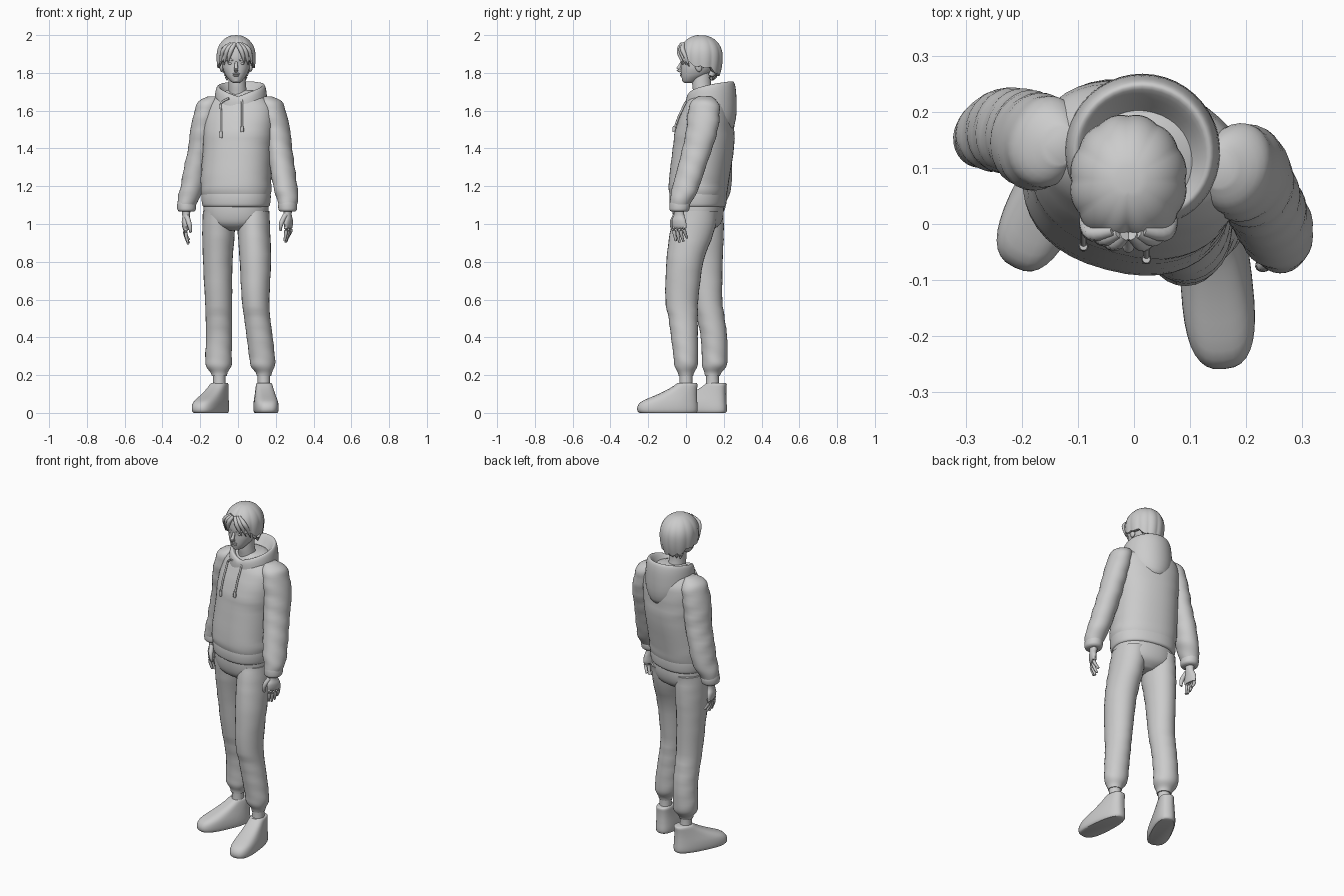
import bpy, bmesh, math
from mathutils import Vector, Matrix
from mathutils.bvhtree import BVHTree

if "Cube" in bpy.data.objects:
    bpy.data.objects.remove(bpy.data.objects["Cube"])

clay = bpy.data.materials.new("plain grey")
clay.use_nodes = True
GREY = (0.6, 0.6, 0.6, 1)
clay.diffuse_color = GREY
clay.node_tree.nodes["Principled BSDF"].inputs["Base Color"].default_value = GREY


def finish(name, bm, angle=50):
    bmesh.ops.recalc_face_normals(bm, faces=bm.faces)
    mesh = bpy.data.meshes.new(name)
    bm.to_mesh(mesh)
    bm.free()
    obj = bpy.data.objects.new(name, mesh)
    bpy.context.collection.objects.link(obj)
    mesh.materials.append(clay)
    bpy.ops.object.select_all(action='DESELECT')
    obj.select_set(True)
    bpy.context.view_layer.objects.active = obj
    bpy.ops.object.shade_smooth_by_angle(angle=math.radians(angle))
    return obj


def skin(name, loops, angle=50, cap=True, wrap=False):
    """Join equal-length closed loops of points into a surface."""
    bm = bmesh.new()
    rows = [[bm.verts.new(p) for p in loop] for loop in loops]
    pairs = list(zip(rows, rows[1:])) + ([(rows[-1], rows[0])] if wrap else [])
    for a, b in pairs:
        for i in range(len(a)):
            j = (i + 1) % len(a)
            bm.faces.new((a[i], a[j], b[j], b[i]))
    if cap and not wrap:
        bm.faces.new(rows[0])
        bm.faces.new(rows[-1])
    return finish(name, bm, angle)


def smooth_keys(keys, steps):
    """Catmull-Rom interpolation of tuples."""
    keys = [Vector(k) for k in keys]
    out = []
    for i in range(len(keys) - 1):
        a, b, c, d = keys[max(i - 1, 0)], keys[i], keys[i + 1], keys[min(i + 2, len(keys) - 1)]
        for s in range(steps):
            t = s / steps
            out.append(b + (c - a) * (t / 2) + (a * 2 - b * 5 + c * 4 - d) * (t * t / 2)
                       + (b * 3 - a - c * 3 + d) * (t ** 3 / 2))
    return out + [keys[-1]]


def loft(name, keys, yaw=0, power=1.0, sides=28, steps=4, fold=0.0, matrix=None):
    """Stack oval rings (x, y, z, half width, half depth); fold adds cloth creases."""
    loops = []
    turn = Matrix.Rotation(math.radians(yaw), 3, 'Z')
    for x, y, z, rx, ry in smooth_keys(keys, steps):
        loop = []
        for i in range(sides):
            a = math.tau * i / sides
            c, s = math.cos(a), math.sin(a)
            k = 1 + fold * math.sin(z * 75 + 2.5 * math.sin(a)) * math.sin(a + z * 6)
            v = Vector((math.copysign(abs(c) ** power, c) * rx * k,
                        math.copysign(abs(s) ** power, s) * ry * k, 0))
            p = Vector((x, y, z)) + turn @ v
            loop.append(matrix @ p if matrix else p)
        loops.append(loop)
    return skin(name, loops)


def tube(name, points, radii, sides=10):
    """Tapered round tube along a smoothed path."""
    path = smooth_keys([tuple(p) + (r,) for p, r in zip(points, radii)], 4)
    loops = []
    for i, p in enumerate(path):
        d = (path[min(i + 1, len(path) - 1)] - path[max(i - 1, 0)]).to_3d().normalized()
        q = d.to_track_quat('Z', 'Y')
        loops.append([p.to_3d() + q @ Vector((math.cos(math.tau * k / sides) * p[3],
                      math.sin(math.tau * k / sides) * p[3], 0)) for k in range(sides)])
    return skin(name, loops)


def ball(name, centre, size, tilt=0):
    bm = bmesh.new()
    bmesh.ops.create_uvsphere(bm, u_segments=16, v_segments=10, radius=1, matrix=Matrix.Translation(centre)
                              @ Matrix.Rotation(tilt, 4, 'X') @ Matrix.Diagonal((*size, 1)))
    return finish(name, bm)


# Hoodie body, turned slightly to its right
torso = loft("hoodie_body", [
    (-.01, .065, 1.14, .18, .14), (-.01, .065, 1.18, .187, .15), (-.01, .07, 1.24, .187, .154),
    (0, .092, 1.4, .185, .157), (.005, .1, 1.5, .19, .15), (.01, .115, 1.6, .185, .127),
    (.01, .12, 1.65, .16, .105), (.01, .125, 1.69, .11, .085), (.01, .12, 1.71, .06, .06)],
    yaw=-15, power=.88, sides=40, fold=.008)
loft("hoodie_hem", [(-.01, .064, 1.09, .168, .13), (-.01, .064, 1.1, .179, .142), (-.01, .064, 1.14, .184, .146),
     (-.01, .065, 1.18, .182, .143)], yaw=-15, power=.88, sides=40)

# Hood lying open behind the neck: a collar that grows toward the back
loops = []
for i in range(48):
    a = math.tau * i / 48
    b = (1 - math.cos(a)) / 2
    w = b ** .6
    droop = b ** 6
    profile = [(.055, 1.64), (.06 + .035 * w, 1.655 + .04 * w), (.073 + .055 * w, 1.672 + .072 * w),
               (.085 + .06 * w, 1.675 + .08 * w), (.096 + .06 * w, 1.66 + .07 * w),
               (.1 + .062 * w, 1.63 + .04 * w), (.098 + .062 * w, 1.6 - .01 * w - .03 * droop),
               (.08 + .05 * w, 1.58 - .03 * w - .05 * droop), (.05, 1.58)]
    loops.append([Vector((.012 + math.sin(a - .15) * r * .97, .105 - math.cos(a - .15) * r, z))
                  for r, z, _, _ in smooth_keys([(r, z, 0, 0) for r, z in profile], 3)])
skin("hood", loops, wrap=True, angle=70)

# Drawstrings resting on the chest
tree = BVHTree.FromPolygons([v.co for v in torso.data.vertices], [p.vertices[:] for p in torso.data.polygons])
for side, x, low in (("right", -.09, 1.47), ("left", .022, 1.5)):
    pts = [(x * .6 + .005, .012, 1.665)]
    for k in range(5):
        z = 1.64 + (low - 1.64) * k / 4
        hit = tree.ray_cast(Vector((x, -1, z)), Vector((0, 1, 0)))[0]
        pts.append((x, hit.y - .008, z))
    tube(side + "_drawstring", pts, [.0055] * 6)
    end = Vector(pts[-1])
    tube(side + "_drawstring_tip", [end + Vector((0, 0, .02)), end, end - Vector((0, 0, .014))], [.007, .009, .008])

# Sleeves and cuffs
sleeves = {
    "left": [(.15, .1, 1.675, .03, .035), (.172, .098, 1.65, .058, .068), (.185, .095, 1.6, .066, .085),
             (.207, .085, 1.5, .068, .085), (.22, .06, 1.4, .066, .08), (.235, .03, 1.3, .065, .075),
             (.25, 0, 1.2, .063, .072), (.262, -.02, 1.14, .058, .064), (.263, -.033, 1.1, .048, .052)],
    "right": [(-.13, .14, 1.675, .03, .035), (-.15, .143, 1.65, .058, .068), (-.162, .145, 1.6, .066, .085),
              (-.183, .15, 1.5, .068, .085), (-.197, .16, 1.4, .066, .08), (-.22, .166, 1.3, .065, .078),
              (-.24, .167, 1.2, .063, .074), (-.26, .16, 1.14, .058, .064), (-.272, .155, 1.1, .048, .052)]}
for side, rings in sleeves.items():
    loft(side + "_sleeve", rings, yaw=-15, fold=.035)
    x, y, z = rings[-1][:3]
    loft(side + "_cuff", [(x, y, z + .02, .047, .052), (x, y, z, .05, .055), (x, y - .002, z - .025, .048, .052),
                          (x, y - .002, z - .035, .038, .042)], yaw=-15)

# Hands: palm, four curled fingers and a thumb, in a local frame with -y toward the thumb
for side, spot, turn, flip in (("left", (.263, -.036, 1.08), -25, 1), ("right", (-.275, .152, 1.07), 5, -1)):
    m = Matrix.Translation(spot) @ Matrix.Rotation(math.radians(turn), 4, 'Z') @ Matrix.Diagonal((flip, 1, 1, 1))
    loft(side + "_palm", [(0, 0, .01, .024, .028), (0, 0, -.03, .02, .028), (.004, 0, -.06, .019, .04),
                          (.003, .002, -.09, .016, .042), (0, .003, -.105, .011, .036)], sides=16, matrix=m)
    for k, length in enumerate((.07, .078, .072, .055)):
        y = -.028 + k * .02
        tube(f"{side}_finger_{k + 1}", [m @ Vector(p) for p in
             ((.002, y, -.09), (.003, y, -.09 - length * .5), (-.008 - k * .004, y + .005, -.1 - length))],
             [.0105, .0095, .006])
    tube(side + "_thumb", [m @ Vector(p) for p in ((-.002, -.02, -.03), (-.012, -.045, -.065),
         (-.018, -.05, -.095), (-.02, -.045, -.115))], [.014, .013, .01, .006])

# Trousers
loft("trouser_seat", [(-.01, .062, 1.14, .17, .13), (-.01, .064, 1.06, .172, .132),
     (-.01, .064, 1.0, .15, .115), (-.008, .064, .965, .06, .07)], yaw=-12, power=.9, sides=36)
legs = {
    "left": [(.08, .055, 1.07, .086, .115), (.085, .03, .95, .086, .116), (.092, -.006, .8, .083, .098),
             (.093, -.022, .6, .073, .087), (.102, -.015, .5, .069, .077), (.115, -.008, .4, .069, .071),
             (.127, -.001, .3, .068, .065), (.131, 0, .25, .064, .061), (.137, 0, .215, .044, .044),
             (.137, 0, .195, .038, .038)],
    "right": [(-.1, .083, 1.07, .086, .115), (-.103, .09, .95, .086, .11), (-.107, .1, .8, .078, .094),
              (-.103, .114, .6, .072, .078), (-.101, .132, .5, .07, .073), (-.1, .148, .4, .069, .07),
              (-.103, .152, .3, .07, .068), (-.102, .15, .25, .068, .065), (-.1, .143, .215, .046, .046),
              (-.099, .14, .195, .04, .04)]}
for side, rings in legs.items():
    loft(side + "_trouser_leg", rings, fold=.02)
    x, y = rings[-1][:2]
    loft(side + "_ankle", [(x, y, .24, .036, .036), (x, y, .18, .033, .034), (x, y, .12, .034, .038)], sides=20)

# Shoes: (height, toe reach, heel reach, half width) outlines around the ankle
outline = [(0, .245, .055, .056), (.008, .256, .062, .062), (.03, .258, .063, .064), (.055, .243, .061, .062),
           (.075, .205, .06, .058), (.1, .145, .059, .052), (.13, .085, .06, .046), (.152, .052, .062, .042),
           (.158, .045, .056, .037)]
for side, spot, turn in (("left", (.138, -.001, 0), 5), ("right", (-.1, .155, 0), -26)):
    m = Matrix.Translation(spot) @ Matrix.Rotation(math.radians(turn), 4, 'Z')
    loops = []
    for z, toe, heel, w in smooth_keys(outline, 2):
        loop = []
        for i in range(36):
            c, s = math.cos(math.tau * i / 36), math.sin(math.tau * i / 36)
            y = (heel - toe) / 2 + math.copysign(abs(s) ** .75, s) * (toe + heel) / 2
            loop.append(m @ Vector((math.copysign(abs(c) ** .75, c) * w * (1 - .1 * s), y, z)))
        loops.append(loop)
    skin(side + "_shoe", loops, angle=40)

# Neck and head
loft("neck", [(.002, .1, 1.6, .06, .06), (0, .092, 1.68, .05, .052), (-.004, .083, 1.74, .046, .05),
              (-.008, .085, 1.82, .046, .05)])
loft("head", [(-.01, .012, 1.746, .012, .014), (-.01, .018, 1.753, .027, .034), (-.01, .03, 1.77, .043, .052),
     (-.01, .047, 1.79, .057, .073), (-.01, .06, 1.82, .07, .087), (-.01, .068, 1.85, .075, .095),
     (-.01, .07, 1.89, .08, .1), (-.01, .075, 1.94, .075, .095), (-.01, .078, 1.975, .045, .06)], power=.92)
tube("nose", [(-.01, -.022, 1.858), (-.01, -.034, 1.835), (-.01, -.041, 1.818), (-.01, -.026, 1.81)],
     [.007, .009, .011, .009])
ball("upper_lip", (-.01, -.022, 1.795), (.02, .011, .005))
ball("lower_lip", (-.01, -.02, 1.786), (.017, .011, .006))
ball("chin", (-.01, -.002, 1.762), (.02, .019, .014))
for side, s in (("left", 1), ("right", -1)):
    ball(side + "_eye", (-.01 + s * .032, -.016, 1.85), (.014, .008, .006))
    tube(side + "_brow", [(-.01 + s * .014, -.024, 1.866), (-.01 + s * .034, -.021, 1.871),
                          (-.01 + s * .054, -.004, 1.866)], [.004, .006, .004])
    ball(side + "_ear", (-.01 + s * .077, .066, 1.835), (.011, .019, .03), .2)

# Hair: ridged dome with a centre parting and a hem that falls toward the nape
loops = []
SEG = 96
hem_keys = smooth_keys([(1.935, 0, 0), (1.9, 0, 0), (1.862, 0, 0), (1.84, 0, 0), (1.825, 0, 0), (1.825, 0, 0),
                        (1.8, 0, 0), (1.785, 0, 0), (1.78, 0, 0)], 6)
for t in [k / 14 for k in range(1, 15)] + [1.0]:
    inner = len(loops) == 14
    loop = []
    for i in range(SEG):
        a = math.tau * i / SEG
        front = min(a, math.tau - a)
        lock = abs(math.sin(a * 6))
        low = hem_keys[round(front / math.pi * 48)].x + .012 * (1 - lock)
        z = 2 - (2 - low) * t ** 1.8
        r = (max(0, 1 - (max(z - 1.885, 0) / .116) ** 2.2)) ** .5 if z > 1.885 else 1 - 14 * (1.885 - z) ** 2
        r *= (1 + .045 * (lock - .6) * t) * (.84 if inner else 1)
        r = max(r, .02)
        part = .008 * math.exp(-(front / .2) ** 2) * t
        loop.append((-.01 + math.sin(a) * .104 * r, .077 - math.cos(a) * .118 * r + part, z))
    loops.append(loop)
skin("hair", loops, angle=60)

# Curtain fringe strands on both sides of the parting, and loose nape locks
for s in (-1, 1):
    for k in range(3):
        x = .012 + k * .02
        tube(f"fringe_{'left' if s > 0 else 'right'}_{k + 1}", [(-.01 + s * x * .5, -.02 + k * .004, 1.955),
             (-.01 + s * (x + .012), -.036 + k * .009, 1.925), (-.01 + s * (x + .026), -.03 + k * .014, 1.885),
             (-.01 + s * (x + .032), -.016 + k * .016, 1.85 - k * .008)], [.01, .013, .01, .002], 8)
for k in range(5):
    x = -.058 + k * .024
    tube(f"nape_lock_{k + 1}", [(x, .15, 1.81), (x, .152 - abs(x + .01) * .4, 1.785), (x, .138, 1.76)],
         [.018, .015, .003], 8)
